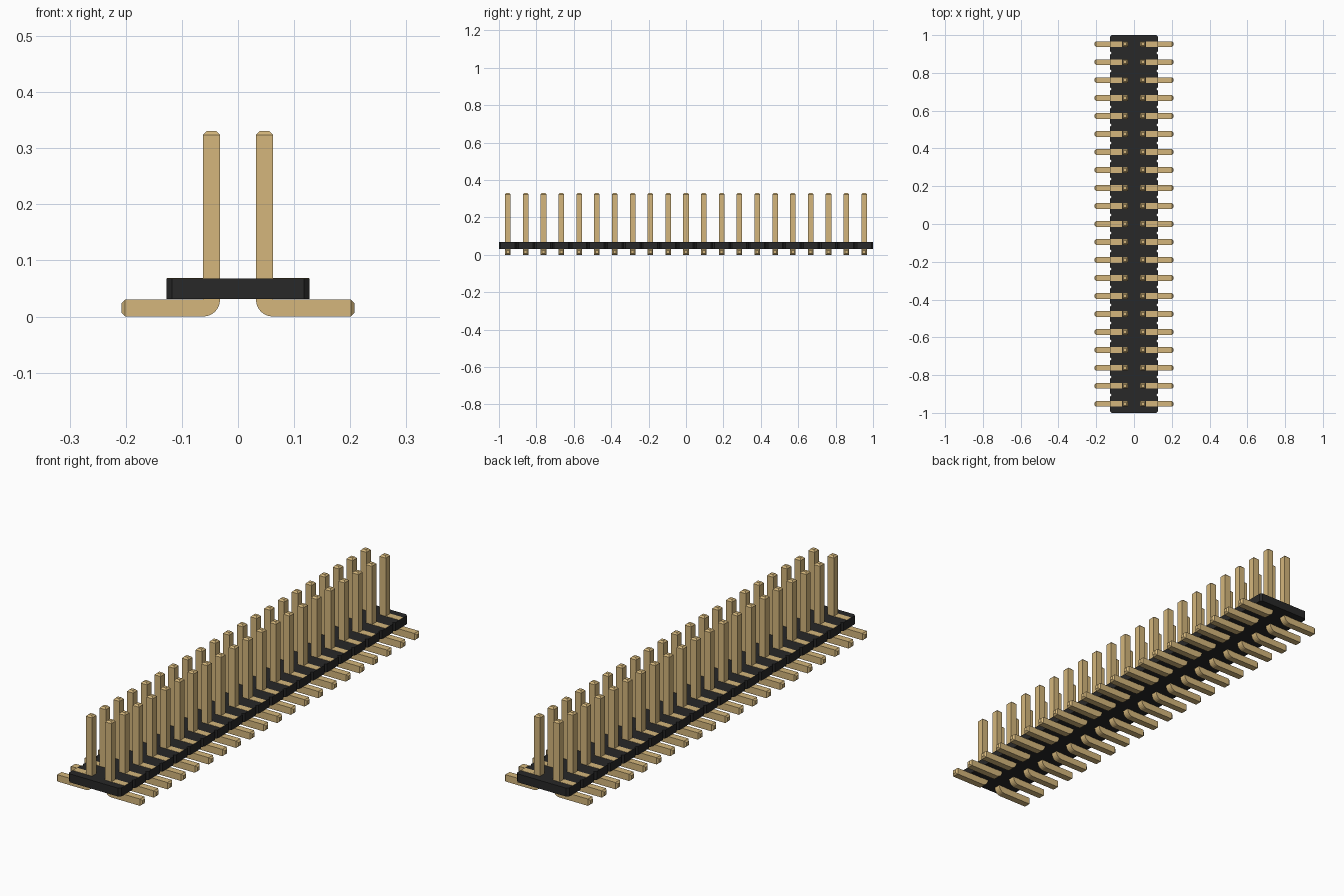
import bpy, bmesh, math

cube = bpy.data.objects.get("Cube")
if cube:
    bpy.data.objects.remove(cube, do_unlink=True)

COUNT = 21
PITCH = 2 / COUNT
HALF = 0.015           # half thickness of a pin
INNER, OUTER = 0.032, 0.062
BODY_X, BODY_LOW, BODY_TOP = 0.127, 0.031, 0.068
PIN_TOP, LEG_END, TAPER = 0.331, 0.208, 0.007


def material(name, color):
    mat = bpy.data.materials.new(name)
    mat.use_nodes = True
    mat.diffuse_color = color
    mat.node_tree.nodes["Principled BSDF"].inputs["Base Color"].default_value = color
    return mat


def add_object(name, bm, mat):
    bmesh.ops.remove_doubles(bm, verts=bm.verts, dist=0.0001)
    bmesh.ops.recalc_face_normals(bm, faces=bm.faces)
    mesh = bpy.data.meshes.new(name)
    bm.to_mesh(mesh)
    bm.free()
    mesh.materials.append(mat)
    obj = bpy.data.objects.new(name, mesh)
    bpy.context.collection.objects.link(obj)
    return obj


gold = material("pale gold", (0.66, 0.47, 0.2, 1))
black = material("soft black", (0.021, 0.021, 0.021, 1))

# Body: chamfered outline, one block per pin pair, extruded upward
side = []
cut = 0.009
for i in range(COUNT):
    low = -1 + i * PITCH
    high = low + PITCH
    side += [(BODY_X - cut, low), (BODY_X, low + cut),
             (BODY_X, high - cut), (BODY_X - cut, high)]
side = list(dict.fromkeys((x, round(y, 5)) for x, y in side))
outline = side + [(-x, y) for x, y in reversed(side)]
bm = bmesh.new()
base = bm.faces.new([bm.verts.new((x, y, BODY_LOW)) for x, y in outline])
top = bmesh.ops.extrude_face_region(bm, geom=[base], use_keep_orig=True)["geom"]
bmesh.ops.translate(bm, vec=(0, 0, BODY_TOP - BODY_LOW),
                    verts=[v for v in top if isinstance(v, bmesh.types.BMVert)])
add_object("body", bm, black)

# Pin path: each section is inner point, outer point (x, z) and half depth
tip = HALF - TAPER
sections = [((INNER + TAPER, PIN_TOP), (OUTER - TAPER, PIN_TOP), tip),
            ((INNER, PIN_TOP - TAPER), (OUTER, PIN_TOP - TAPER), HALF)]
radius = OUTER - INNER
for step in range(7):
    angle = math.pi / 2 * step / 6
    sections.append(((OUTER - radius * math.cos(angle), radius * (1 - math.sin(angle))),
                     (OUTER, radius), HALF))
sections += [((LEG_END - TAPER, 0), (LEG_END - TAPER, radius), HALF),
             ((LEG_END, TAPER), (LEG_END, radius - TAPER), tip)]


def pin(bm, sign, y):
    rings = []
    for (ax, az), (bx, bz), d in sections:
        rings.append([bm.verts.new((sign * x, y + s * d, z))
                      for x, z, s in ((ax, az, -1), (ax, az, 1), (bx, bz, 1), (bx, bz, -1))])
    for a, b in zip(rings, rings[1:]):
        for k in range(4):
            n = (k + 1) % 4
            bm.faces.new((a[k], a[n], b[n], b[k]))
    bm.faces.new(rings[0])
    bm.faces.new(rings[-1])


# Pins and the flush contact strips beside them, mirrored in two rows
for sign, label in ((1, "left"), (-1, "right")):
    pins, strips = bmesh.new(), bmesh.new()
    for i in range(COUNT):
        y = (i - (COUNT - 1) / 2) * PITCH
        pin(pins, sign, y)
        strip = bmesh.ops.create_cube(strips, size=1)["verts"]
        bmesh.ops.scale(strips, verts=strip, vec=(BODY_X - OUTER - 0.001, 2 * HALF, 0.002))
        bmesh.ops.translate(strips, verts=strip,
                            vec=(sign * (BODY_X + OUTER) / 2, y, BODY_TOP))
    add_object(label + "_pins", pins, gold)
    add_object(label + "_contact_strips", strips, gold)
